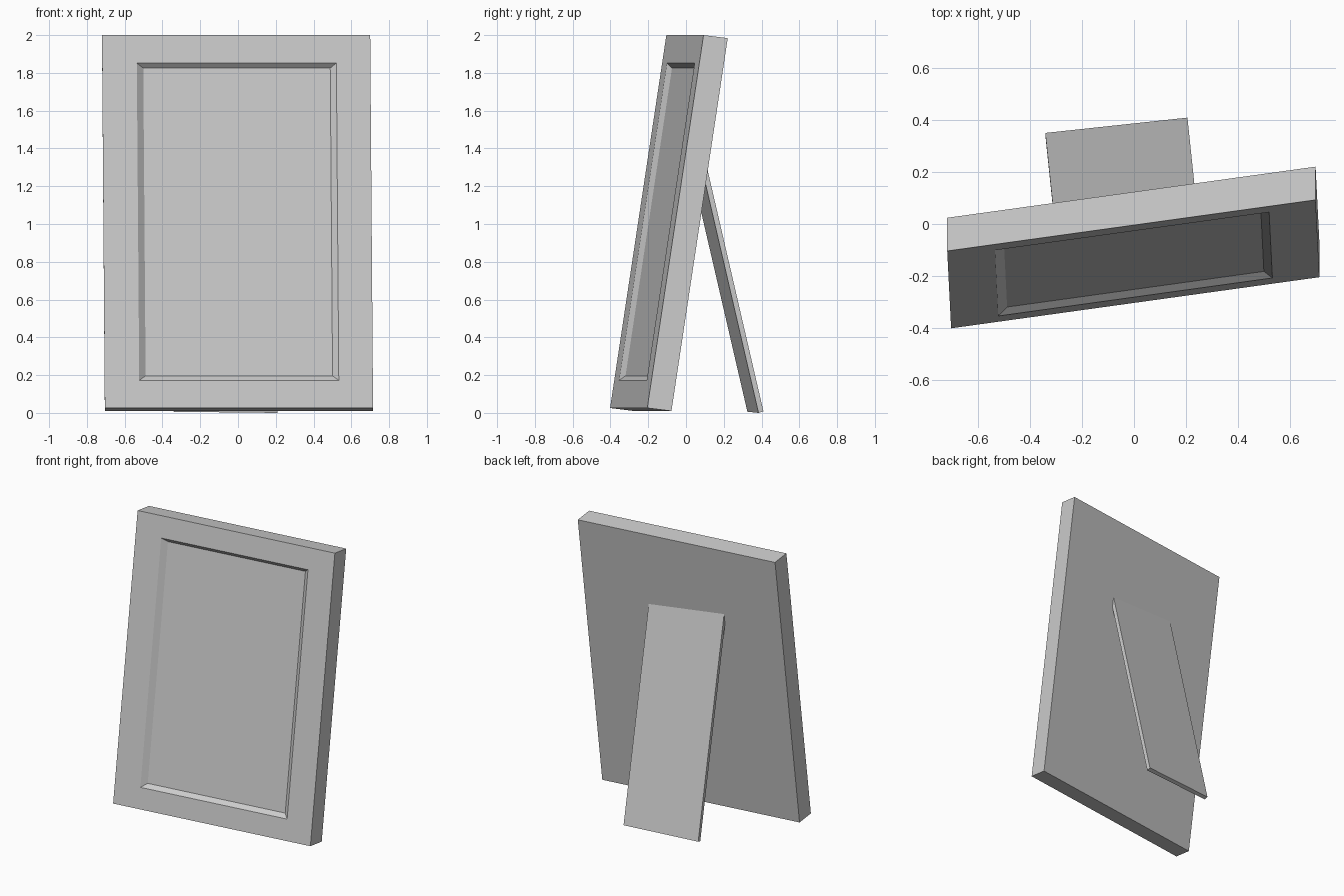
import bpy, bmesh
from mathutils import Matrix

cube = bpy.data.objects.get("Cube")
if cube:
    bpy.data.objects.remove(cube, do_unlink=True)

# One plain grey for everything
grey = bpy.data.materials.new("plain_grey")
grey.use_nodes = True
colour = (0.6, 0.6, 0.6, 1)
grey.diffuse_color = colour
grey.node_tree.nodes["Principled BSDF"].inputs["Base Color"].default_value = colour


def slab(name, rings, origin, width, depth, up):
    """Loft rectangles (left, right, bottom, top, depth), given as fractions
    of the slab, and place them along its width, depth and up edges."""
    bm = bmesh.new()
    loops = []
    for left, right, bottom, top, d in rings:
        corners = ((left, bottom), (right, bottom), (right, top), (left, top))
        loops.append([bm.verts.new((u, d, v)) for u, v in corners])
    for a, b in zip(loops, loops[1:]):
        for i in range(4):
            j = (i + 1) % 4
            bm.faces.new((a[i], a[j], b[j], b[i]))
    bm.faces.new(loops[0])
    bm.faces.new(loops[-1])
    bmesh.ops.recalc_face_normals(bm, faces=bm.faces)
    place = Matrix((width, depth, up)).transposed().to_4x4()
    place.translation = origin
    bm.transform(place)
    mesh = bpy.data.meshes.new(name)
    bm.to_mesh(mesh)
    bm.free()
    mesh.materials.append(grey)
    obj = bpy.data.objects.new(name, mesh)
    bpy.context.collection.objects.link(obj)
    return obj


# Leaning frame: back, front, window rim, recessed picture panel
slab("picture_frame",
     [(0, 1, 0, 1, 1), (0, 1, 0, 1, 0),
      (0.129, 0.873, 0.074, 0.925, 0), (0.153, 0.85, 0.088, 0.913, 0.2)],
     origin=(-0.705, -0.402, 0.026), width=(1.42, 0.197, 0),
     depth=(0, 0.128, -0.016), up=(-0.015, 0.298, 1.974))

# Flat prop leg, its top end sunk into the frame's back
slab("support_leg",
     [(0, 1, 0, 1, 1), (0, 1, 0, 1, 0)],
     origin=(-0.340, 0.325, 0.006), width=(0.548, 0.059, -0.006),
     depth=(-0.002, 0.026, 0.008), up=(0.037, -0.354, 1.53))
